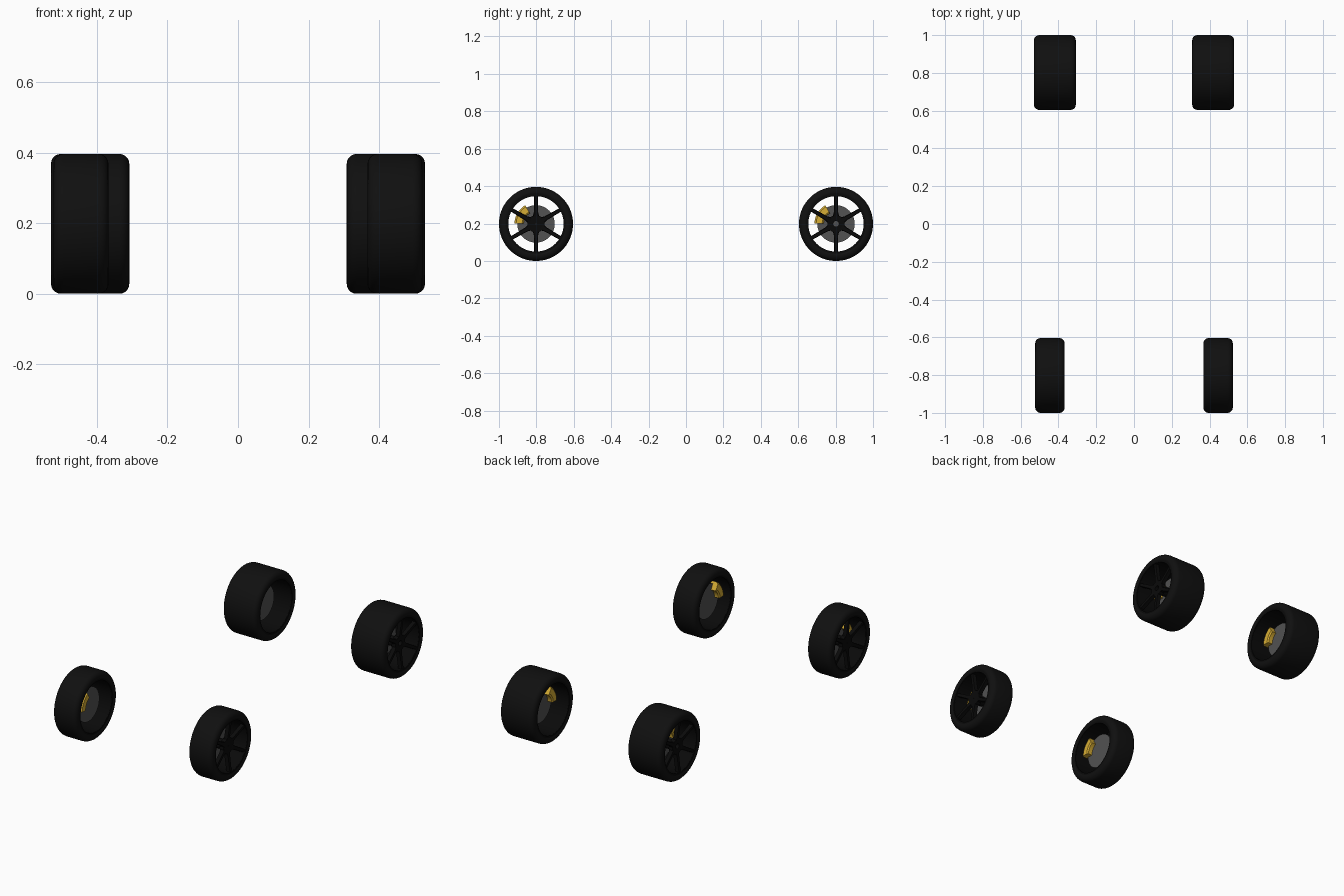
import bpy, bmesh, math

cube = bpy.data.objects.get("Cube")
if cube:
    bpy.data.objects.remove(cube)


def material(name, rgb, rough):
    m = bpy.data.materials.new(name)
    m.use_nodes = True
    m.diffuse_color = (*rgb, 1)
    bsdf = m.node_tree.nodes["Principled BSDF"]
    bsdf.inputs["Base Color"].default_value = (*rgb, 1)
    bsdf.inputs["Roughness"].default_value = rough
    return m


RUBBER = material("rubber black", (0.005, 0.005, 0.005), 0.8)
RIM = material("rim black", (0.003, 0.003, 0.003), 0.5)
STEEL = material("disc grey", (0.085, 0.085, 0.085), 0.5)
GOLD = material("caliper yellow", (0.68, 0.42, 0.035), 0.5)

RADIUS = 0.198
BEAD = 0.152


def finish(name, bm, mat, place):
    """Turn a wheel-space mesh (axis x, outside +x) into a placed object."""
    side, cx, cy = place
    for v in bm.verts:
        v.co.x *= side
    bmesh.ops.recalc_face_normals(bm, faces=bm.faces)
    mesh = bpy.data.meshes.new(name)
    bm.to_mesh(mesh)
    bm.free()
    mesh.materials.append(mat)
    ob = bpy.data.objects.new(name, mesh)
    ob.location = (side * cx, cy, RADIUS)
    bpy.context.collection.objects.link(ob)
    bpy.ops.object.select_all(action='DESELECT')
    ob.select_set(True)
    bpy.context.view_layer.objects.active = ob
    bpy.ops.object.shade_smooth_by_angle(angle=math.radians(35))


def lathe(bm, profile, start=0, end=360, steps=64):
    """Sweep a closed (x, radius) profile about the x axis."""
    full = end - start == 360
    rings = []
    for i in range(steps if full else steps + 1):
        a = math.radians(start + (end - start) * i / steps)
        rings.append([bm.verts.new((x, r * math.cos(a), r * math.sin(a)))
                      for x, r in profile])
    n = len(profile)
    for i in range(steps):
        p, q = rings[i], rings[(i + 1) % len(rings)]
        for j in range(n):
            k = (j + 1) % n
            bm.faces.new((p[j], p[k], q[k], q[j]))
    if not full:
        bm.faces.new(rings[0])
        bm.faces.new(rings[-1])


def ring(bm, x0, x1, r0, r1, **kw):
    lathe(bm, [(x0, r0), (x1, r0), (x1, r1), (x0, r1)], **kw)


def tyre_profile(h):
    """Rounded shoulders, slightly sloping sidewalls, open centre."""
    c = 0.028
    half = [(h - 0.008, BEAD), (h, BEAD + 0.012)]
    for i in range(6):
        a = math.radians(18 * i)
        half.append((h - c + c * math.cos(a), RADIUS - c + c * math.sin(a)))
    return half + [(-x, r) for x, r in reversed(half)]


def spoke(bm, angle, face):
    """Tapered bar from the recessed hub out to the rim lip."""
    ca, sa = math.cos(angle), math.sin(angle)
    sections = [(0.02, 0.022, face - 0.026), (0.06, 0.012, face - 0.02),
                (BEAD + 0.003, 0.01, face - 0.008)]
    loops = []
    for r, w, x in sections:
        corners = [(x, -w * 0.8), (x, w * 0.8), (x - 0.022, w), (x - 0.022, -w)]
        loops.append([bm.verts.new((px, r * ca - t * sa, r * sa + t * ca))
                      for px, t in corners])
    for p, q in zip(loops, loops[1:]):
        for j in range(4):
            k = (j + 1) % 4
            bm.faces.new((p[j], p[k], q[k], q[j]))
    bm.faces.new(loops[0])
    bm.faces.new(loops[-1])


def wheel(label, place, h, bore):
    bm = bmesh.new()
    lathe(bm, tyre_profile(h), steps=72)
    finish(label + "_tyre", bm, RUBBER, place)

    # rim barrel with a lip at each edge
    bm = bmesh.new()
    ring(bm, 0.006 - h, h - 0.006, BEAD - 0.004, BEAD + 0.004)
    for s in (-1, 1):
        ring(bm, s * (h - 0.014), s * (h - 0.003), BEAD - 0.003, BEAD + 0.008)
    finish(label + "_rim", bm, RIM, place)

    # six spokes
    bm = bmesh.new()
    for i in range(6):
        spoke(bm, math.radians(30 + 60 * i), h)
    finish(label + "_spokes", bm, RIM, place)

    # hub, axle sleeve and wheel nuts
    bm = bmesh.new()
    ring(bm, h - 0.05, h - 0.024, bore, 0.046, steps=32)
    ring(bm, -0.012, h - 0.04, bore, 0.028, steps=32)
    finish(label + "_hub", bm, RIM, place)

    # brake disc
    bm = bmesh.new()
    bmesh.ops.create_cone(bm, cap_ends=True, segments=48, radius1=0.1,
                          radius2=0.1, depth=0.014)
    for v in bm.verts:
        x, y, z = v.co
        v.co = (z - 0.018, x, y)
    finish(label + "_brake_disc", bm, STEEL, place)

    # caliper straddling the upper front of the disc
    bm = bmesh.new()
    lathe(bm, [(-0.05, 0.066), (0.01, 0.066), (0.016, 0.074), (0.016, 0.106),
               (0.006, 0.115), (-0.046, 0.115), (-0.056, 0.106), (-0.056, 0.074)],
          start=120, end=179, steps=10)
    finish(label + "_brake_caliper", bm, GOLD, place)


for side, word in ((1, "left"), (-1, "right")):
    wheel("front_" + word, (side, 0.445, -0.802), 0.078, 0.003)
    wheel("rear_" + word, (side, 0.419, 0.802), 0.111, 0.015)
